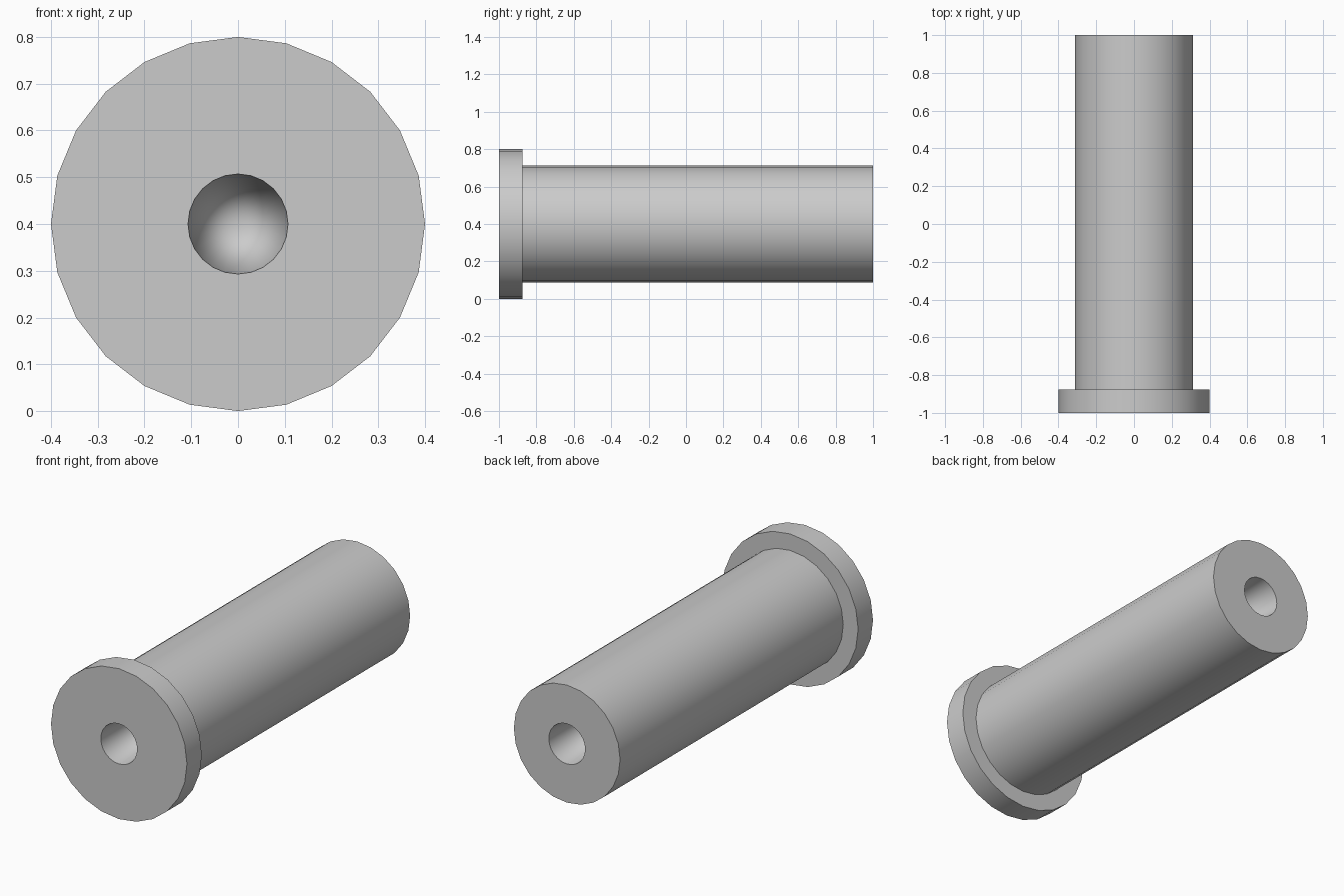
import bpy
import bmesh
import math
from mathutils import Matrix, Vector

if "Cube" in bpy.data.objects:
    bpy.data.objects.remove(bpy.data.objects["Cube"], do_unlink=True)

SIDES = 24
CENTRE_Z = 0.4
FLANGE_R, SHAFT_R, HOLE_R = 0.4, 0.3125, 0.107
FRONT, STEP, BACK = -1.0, -0.875, 1.0

# Plain grey metal
metal = bpy.data.materials.new("grey metal")
metal.use_nodes = True
grey = (0.6, 0.6, 0.6, 1.0)
metal.diffuse_color = grey
metal.node_tree.nodes["Principled BSDF"].inputs["Base Color"].default_value = grey


def lathe(name, profile):
    """Spin a (radius, y) profile around the y axis."""
    bm = bmesh.new()
    verts = [bm.verts.new((0, y, r)) for r, y in profile]
    edges = [bm.edges.new(pair) for pair in zip(verts, verts[1:])]
    bmesh.ops.spin(bm, geom=verts + edges, cent=(0, 0, 0), axis=(0, 1, 0),
                   angle=math.tau, steps=SIDES, use_duplicate=False)
    bmesh.ops.remove_doubles(bm, verts=bm.verts, dist=0.0001)
    bmesh.ops.recalc_face_normals(bm, faces=bm.faces)
    bmesh.ops.transform(bm, matrix=Matrix.Translation(Vector((0, 0, CENTRE_Z))),
                        verts=bm.verts)
    mesh = bpy.data.meshes.new(name)
    bm.to_mesh(mesh)
    bm.free()
    mesh.materials.append(metal)
    obj = bpy.data.objects.new(name, mesh)
    bpy.context.collection.objects.link(obj)
    bpy.ops.object.select_all(action="DESELECT")
    obj.select_set(True)
    bpy.context.view_layer.objects.active = obj
    bpy.ops.object.shade_smooth_by_angle(angle=math.radians(30))
    return obj


# Flanged pin: the bore narrows to a closed point midway along the shaft
lathe("flanged_pin", [
    (0, 0),
    (HOLE_R, FRONT),
    (FLANGE_R, FRONT),
    (FLANGE_R, STEP),
    (SHAFT_R, STEP),
    (SHAFT_R, BACK),
    (HOLE_R, BACK),
    (0, 0),
])
